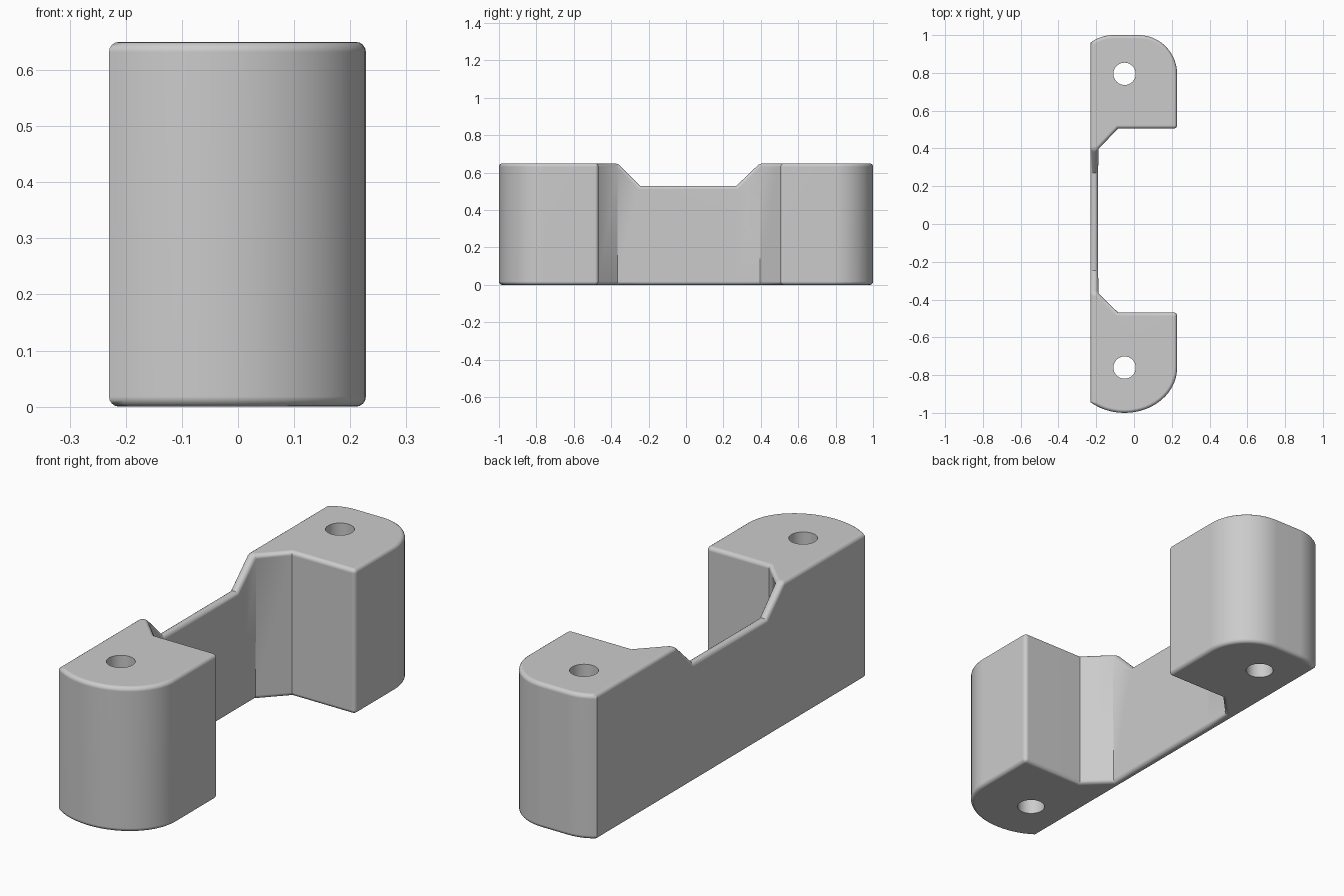
import bpy, bmesh, math
from mathutils import Matrix

cube = bpy.data.objects.get("Cube")
if cube:
    bpy.data.objects.remove(cube, do_unlink=True)

HEIGHT, NOTCH_Z, BEVEL = 0.65, 0.53, 0.018
BACK, WALL, SIDE = -0.23, -0.19, 0.228

grey = bpy.data.materials.new("plain grey")
grey.use_nodes = True
colour = (0.6, 0.6, 0.6, 1)
grey.diffuse_color = colour
grey.node_tree.nodes["Principled BSDF"].inputs["Base Color"].default_value = colour


def arc(cx, cy, rx, ry, start, end, steps):
    angles = [math.radians(start + (end - start) * i / steps) for i in range(steps + 1)]
    return [(cx + rx * math.cos(a), cy + ry * math.sin(a)) for a in angles]


# Plan outline, anticlockwise: rounded front end, inner side, rounded rear end, back wall
notch = [(-0.365, HEIGHT), (-0.245, NOTCH_Z), (0.27, NOTCH_Z), (0.395, HEIGHT)]
front_end = arc(-0.05, -0.762, 0.278, 0.238, 229.6, 360, 20)
front_end[0] = (BACK, front_end[0][1])
inner = [(SIDE, -0.468), (-0.085, -0.468)]
inner += [(WALL, y) for y, z in notch]
inner += [(-0.085, 0.505), (SIDE, 0.505)]
rear_end = arc(0.023, 0.795, 0.205, 0.205, 0, 90, 14)
rear_end += arc(-0.11, 0.8, 0.2, 0.2, 90, 127, 6)
rear_end[-1] = (BACK, rear_end[-1][1])
back = [(BACK, y) for y, z in reversed(notch)]
outline = front_end + inner + rear_end + back

# Bracket body: extruded outline whose top is split into strips for the notch
bm = bmesh.new()
base = bm.faces.new([bm.verts.new((x, y, 0)) for x, y in outline])
ext = bmesh.ops.extrude_face_region(bm, geom=[base], use_keep_orig=True)
top = [v for v in ext["geom"] if isinstance(v, bmesh.types.BMVert)]
for v in top:
    v.co.z = HEIGHT
for y, z in notch:
    pair = [v for v in top if abs(v.co.y - y) < 1e-4 and v.co.x < WALL + 0.01]
    bmesh.ops.connect_verts(bm, verts=pair)
    for v in pair:
        v.co.z = z
bmesh.ops.recalc_face_normals(bm, faces=bm.faces[:])


def is_rounded(e):
    # Convex edges, except the two upright corners of the back wall
    upright = abs(e.verts[0].co.z - e.verts[1].co.z) > 0.4
    if not e.is_convex or e.calc_face_angle(0) < math.radians(30):
        return False
    return not (upright and e.verts[0].co.x < BACK + 0.01)


bmesh.ops.bevel(bm, geom=[e for e in bm.edges if is_rounded(e)], offset=BEVEL,
                segments=4, profile=0.5, affect='EDGES', clamp_overlap=True)
mesh = bpy.data.meshes.new("bracket_body")
bm.to_mesh(mesh)
bm.free()
body = bpy.data.objects.new("bracket_body", mesh)
bpy.context.collection.objects.link(body)
mesh.materials.append(grey)

# Screw holes through both end blocks
bm = bmesh.new()
for y in (-0.76, 0.795):
    bmesh.ops.create_cone(bm, cap_ends=True, segments=32, radius1=0.059, radius2=0.059,
                          depth=1, matrix=Matrix.Translation((-0.05, y, HEIGHT / 2)))
mesh = bpy.data.meshes.new("hole_cutter")
bm.to_mesh(mesh)
bm.free()
mesh.materials.append(grey)
cutter = bpy.data.objects.new("hole_cutter", mesh)
bpy.context.collection.objects.link(cutter)
cutter.hide_render = True

bpy.ops.object.select_all(action='DESELECT')
body.select_set(True)
bpy.context.view_layer.objects.active = body
cut = body.modifiers.new("screw_holes", 'BOOLEAN')
cut.operation, cut.solver, cut.object = 'DIFFERENCE', 'EXACT', cutter
bpy.ops.object.modifier_apply(modifier=cut.name)
bpy.data.objects.remove(cutter, do_unlink=True)

# Smooth rounded rims, flat main faces
bpy.ops.object.shade_smooth_by_angle(angle=math.radians(35))
normals = body.modifiers.new("clean_shading", 'WEIGHTED_NORMAL')
normals.keep_sharp = True
